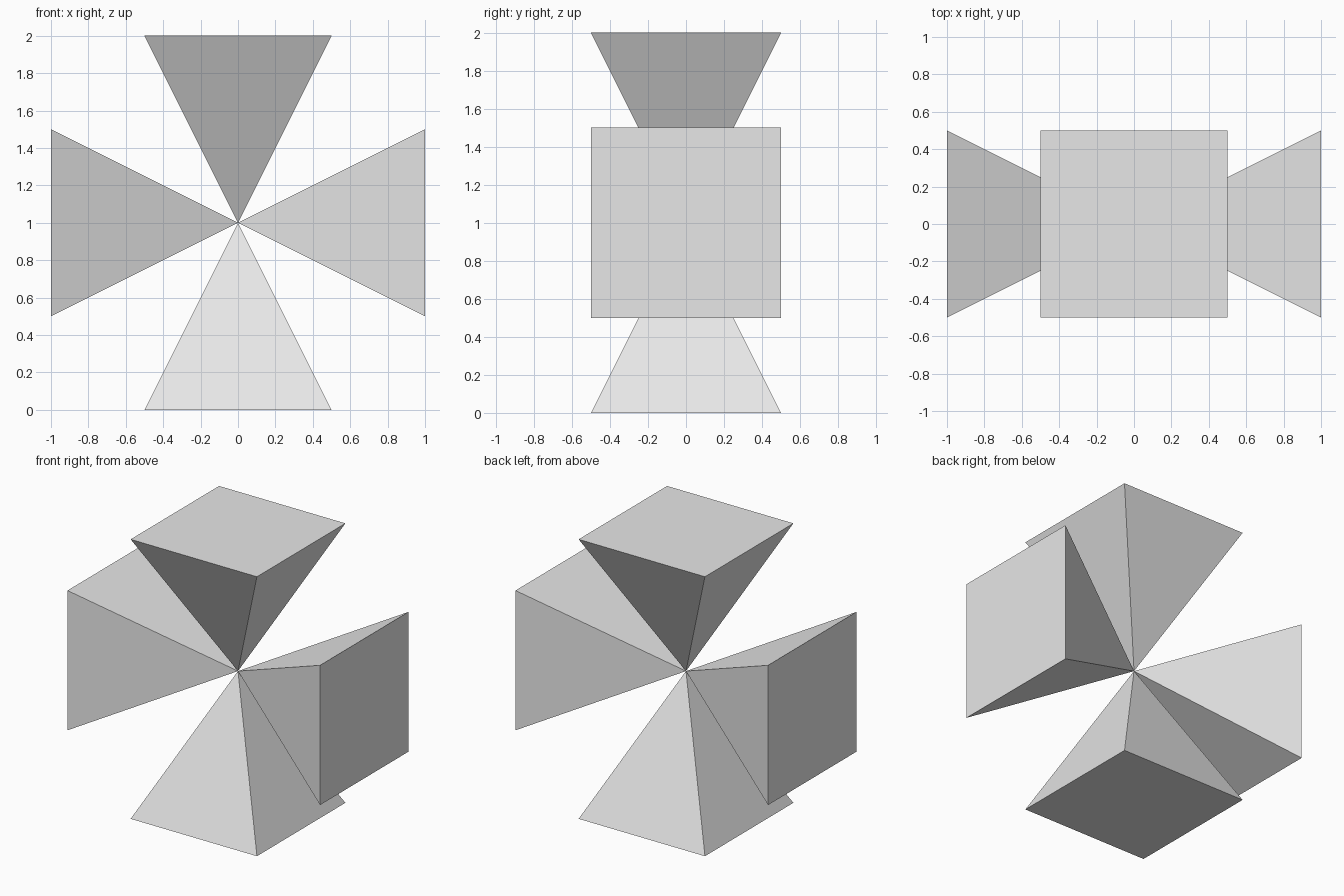
import bpy
from math import radians
from mathutils import Matrix

cube = bpy.data.objects.get("Cube")
if cube:
    bpy.data.objects.remove(cube, do_unlink=True)

# One plain grey for every part
grey = bpy.data.materials.new("light grey")
grey.use_nodes = True
colour = (0.8, 0.8, 0.8, 1.0)
grey.diffuse_color = colour
grey.node_tree.nodes["Principled BSDF"].inputs["Base Color"].default_value = colour

HALF = 0.5      # half the base width
REACH = 1.0     # distance from shared tip to base


def pyramid(name, angle):
    """Square pyramid with its tip at the centre, turned about y."""
    base = [(-HALF, -HALF, -REACH), (HALF, -HALF, -REACH),
            (HALF, HALF, -REACH), (-HALF, HALF, -REACH)]
    sides = [(i, (i + 1) % 4, 4) for i in range(4)]
    mesh = bpy.data.meshes.new(name)
    mesh.from_pydata(base + [(0, 0, 0)], [], [(3, 2, 1, 0)] + sides)
    mesh.transform(Matrix.Rotation(radians(angle), 4, "Y"))
    mesh.materials.append(grey)
    obj = bpy.data.objects.new(name, mesh)
    obj.location.z = REACH
    bpy.context.collection.objects.link(obj)


# Four pyramids meeting tip to tip
for i, side in enumerate(("bottom", "right", "top", "left")):
    pyramid(side + "_pyramid", 90 * i)
